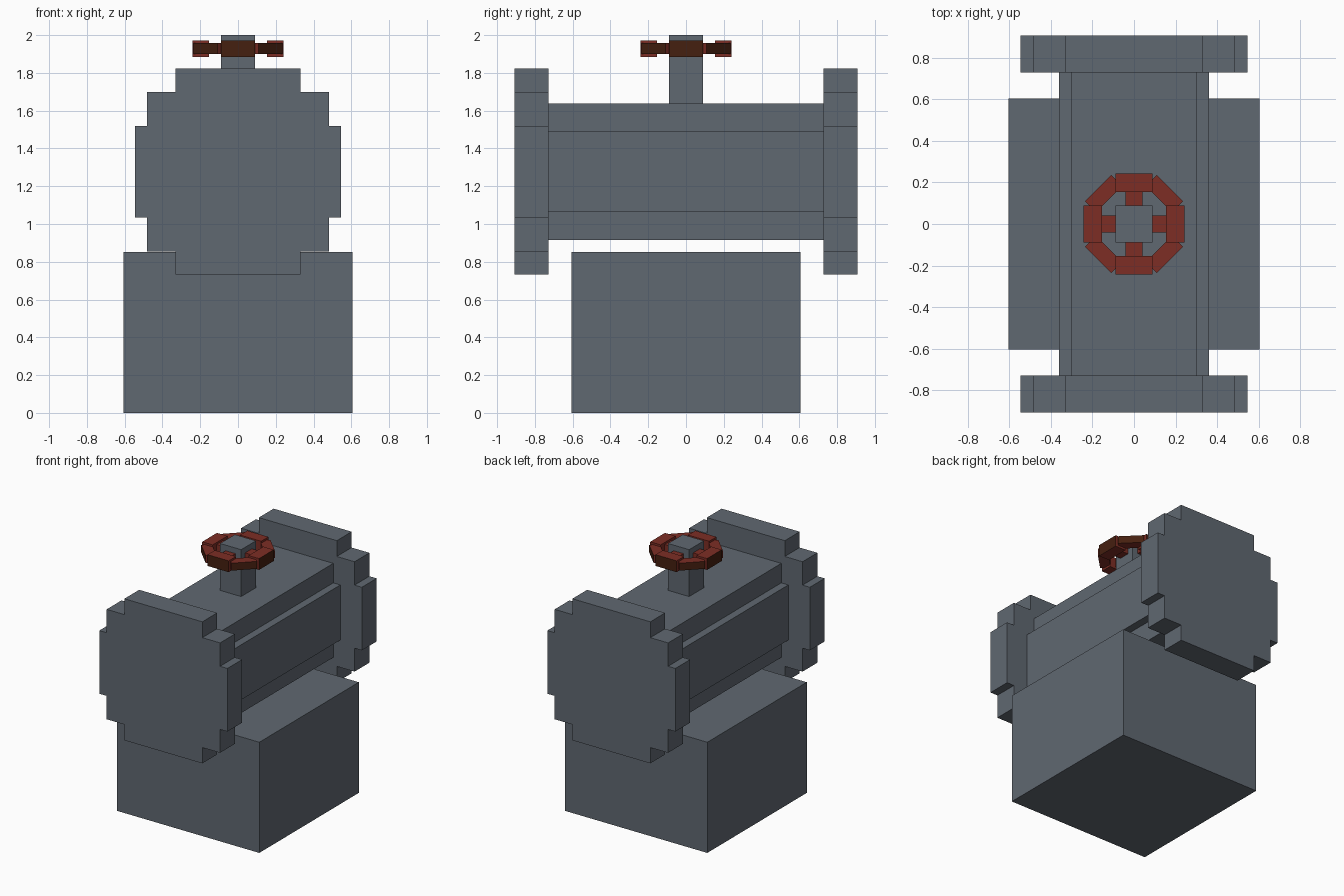
import bpy
import math
from mathutils import Matrix, Vector

cube = bpy.data.objects.get("Cube")
if cube:
    bpy.data.objects.remove(cube, do_unlink=True)


def make_material(name, color):
    mat = bpy.data.materials.new(name)
    mat.use_nodes = True
    mat.diffuse_color = (*color, 1)
    mat.node_tree.nodes["Principled BSDF"].inputs["Base Color"].default_value = (*color, 1)
    return mat


steel = make_material("steel grey", (0.117, 0.138, 0.165))
red = make_material("valve red", (0.205, 0.027, 0.018))
rust = make_material("rust brown", (0.06, 0.014, 0.005))


def box(name, x, y, z, mats, angle=0):
    """Box from (low, high) ranges, turned about the vertical axis."""
    corners = [(x[i], y[j], z[k]) for i in (0, 1) for j in (0, 1) for k in (0, 1)]
    faces = [(0, 1, 3, 2), (4, 6, 7, 5), (0, 4, 5, 1),
             (2, 3, 7, 6), (0, 2, 6, 4), (1, 5, 7, 3)]
    mesh = bpy.data.meshes.new(name)
    mesh.from_pydata(corners, [], faces)
    mesh.transform(Matrix.Rotation(angle, 4, "Z"))
    mesh.update()
    for mat in mats:
        mesh.materials.append(mat)
    obj = bpy.data.objects.new(name, mesh)
    bpy.context.collection.objects.link(obj)
    return obj


def stepped_disc(name, steps, y, center):
    """Blocky disc: one extruded outline stepped through (half width, half height)."""
    quarter = []
    for i, (w, h) in enumerate(steps):
        quarter.append((w, h))
        if i + 1 < len(steps):
            quarter.append((steps[i + 1][0], h))
    ring = quarter + [(-w, h) for w, h in reversed(quarter)]
    ring += [(-w, -h) for w, h in quarter] + [(w, -h) for w, h in reversed(quarter)]
    n = len(ring)
    verts = [(px, py, center + pz) for py in y for px, pz in ring]
    faces = [tuple(range(n)), tuple(reversed(range(n, 2 * n)))]
    faces += [(i, i + n, (i + 1) % n + n, (i + 1) % n) for i in range(n)]
    mesh = bpy.data.meshes.new(name)
    mesh.from_pydata(verts, [], faces)
    mesh.update()
    mesh.materials.append(steel)
    bpy.context.collection.objects.link(bpy.data.objects.new(name, mesh))


# Base block and valve stem
box("base", (-0.605, 0.605), (-0.605, 0.605), (0, 0.852), [steel])
box("valve_stem", (-0.09, 0.09), (-0.09, 0.09), (1.63, 2.0), [steel])

# Pipe and end flanges
AXIS = 1.277
stepped_disc("pipe", [(0.362, 0.212), (0.302, 0.362)], (-0.73, 0.73), AXIS)
flange = [(0.545, 0.243), (0.483, 0.423), (0.332, 0.545)]
stepped_disc("front_flange", flange, (-0.908, -0.728), AXIS)
stepped_disc("back_flange", flange, (0.728, 0.908), AXIS)

# Handwheel rim: eight blocks, the diagonal ones thinner, brown on the outside
for i in range(8):
    angle = i * math.pi / 4
    if i % 2:
        block = box("wheel_rim", (0.17, 0.245), (-0.09, 0.09), (1.9, 1.957), [red, rust], angle)
    else:
        block = box("wheel_rim", (0.153, 0.242), (-0.09, 0.09), (1.885, 1.972), [red, rust], angle)
    outward = Vector((math.cos(angle), math.sin(angle), 0))
    for face in block.data.polygons:
        face.material_index = int(face.normal.dot(outward) > 0.5)

# Handwheel spokes
for i in range(4):
    box("wheel_spoke", (0.085, 0.16), (-0.042, 0.042), (1.9, 1.957), [red], i * math.pi / 2)
